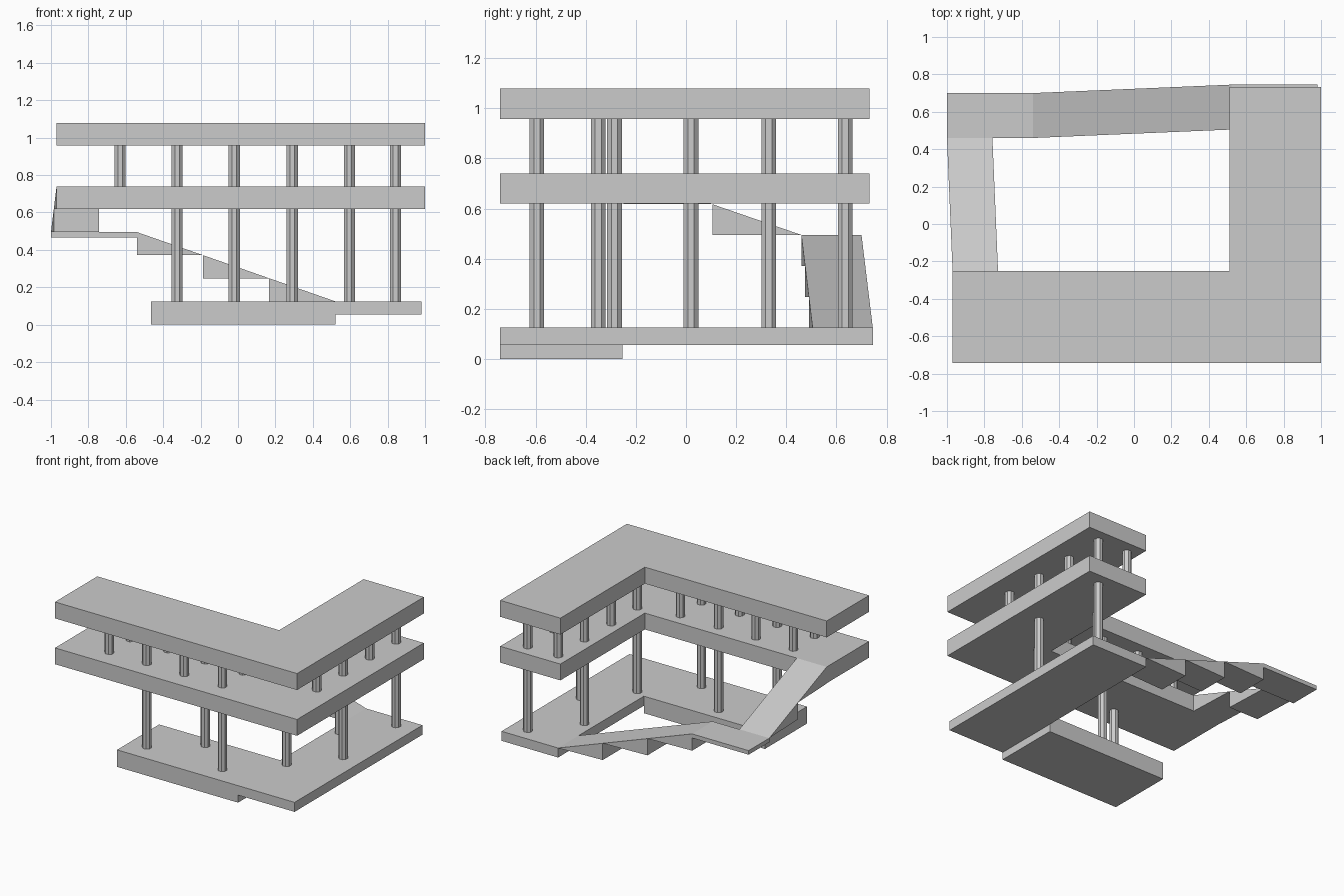
import bpy, bmesh, math
from mathutils import Vector

if "Cube" in bpy.data.objects:
    bpy.data.objects.remove(bpy.data.objects["Cube"])


def finish(name, bm):
    bmesh.ops.recalc_face_normals(bm, faces=bm.faces)
    mesh = bpy.data.meshes.new(name)
    bm.to_mesh(mesh)
    bm.free()
    bpy.context.collection.objects.link(bpy.data.objects.new(name, mesh))


def prism(bm, side_a, side_b):
    """Solid between two matching outlines."""
    a = [bm.verts.new(p) for p in side_a]
    b = [bm.verts.new(p) for p in side_b]
    bm.faces.new(a)
    bm.faces.new(b[::-1])
    for i in range(len(a)):
        j = (i + 1) % len(a)
        bm.faces.new((a[i], a[j], b[j], b[i]))


def slab(name, outline, z0, z1):
    bm = bmesh.new()
    prism(bm, [(x, y, z0) for x, y in outline], [(x, y, z1) for x, y in outline])
    finish(name, bm)


def rect(x0, x1, y0, y1):
    return [(x0, y0), (x1, y0), (x1, y1), (x0, y1)]


def ell(x0, x1, y0, y1, xi, yi):
    return [(x0, y0), (x1, y0), (x1, y1), (xi, y1), (xi, yi), (x0, yi)]


def ramp(name, edge_a, edge_b, z0, z1, steps):
    """Sloped run made of flat-bottomed wedges; each edge is (low end, high end)."""
    bm = bmesh.new()
    for i in range(steps):
        t0, t1 = i / steps, (i + 1) / steps
        lo, hi = z0 + (z1 - z0) * t0, z0 + (z1 - z0) * t1
        sides = []
        for low, high in (edge_a, edge_b):
            p = Vector(low).lerp(Vector(high), t0)
            q = Vector(low).lerp(Vector(high), t1)
            sides.append([(p.x, p.y, lo), (q.x, q.y, lo), (q.x, q.y, hi)])
        prism(bm, *sides)
    finish(name, bm)


def column(name, x, y, z0, z1, r=0.032, n=8):
    ring = [(x + r * math.cos((i + 0.5) * math.tau / n),
             y + r * math.sin((i + 0.5) * math.tau / n)) for i in range(n)]
    slab(name, ring, z0, z1)


# L-shaped floors and roof
upper = ell(-0.97, 1.0, -0.742, 0.732, 0.51, -0.25)
slab("roof", upper, 0.957, 1.078)
slab("upper_floor", upper, 0.62, 0.74)
slab("ground_floor", ell(-0.465, 0.98, -0.742, 0.745, 0.52, -0.253), 0.055, 0.125)
slab("foundation", rect(-0.465, 0.52, -0.742, -0.253), 0.0, 0.055)

# Column grid: two rows on the front wing, two on the side wing
front_xs = (-0.63, -0.325, -0.02, 0.29)
side_ys = (-0.285, 0.02, 0.33, 0.635)
spots = [(x, y) for x in front_xs for y in (-0.595, -0.35)]
spots += [(x, y) for y in side_ys for x in (0.595, 0.842)]
for i, (x, y) in enumerate(spots):
    column(f"upper_column_{i + 1}", x, y, 0.74, 0.957)

# Lower columns stand in a zigzag on the same grid
low = [(x, (-0.595, -0.35)[i % 2]) for i, x in enumerate(front_xs[1:])]
low += [((0.595, 0.842)[i % 2], y) for i, y in enumerate(side_ys)]
for i, (x, y) in enumerate(low):
    column(f"lower_column_{i + 1}", x, y, 0.125, 0.62)

# Two ramps joined by a corner landing
ramp("rear_ramp", ((0.52, 0.505), (-0.54, 0.46)), ((0.52, 0.745), (-0.54, 0.70)), 0.125, 0.495, 3)
slab("landing", rect(-1.0, -0.54, 0.46, 0.70), 0.465, 0.495)
ramp("side_ramp", ((-1.0, 0.46), (-0.97, -0.25)), ((-0.757, 0.46), (-0.727, -0.25)), 0.495, 0.74, 2)
